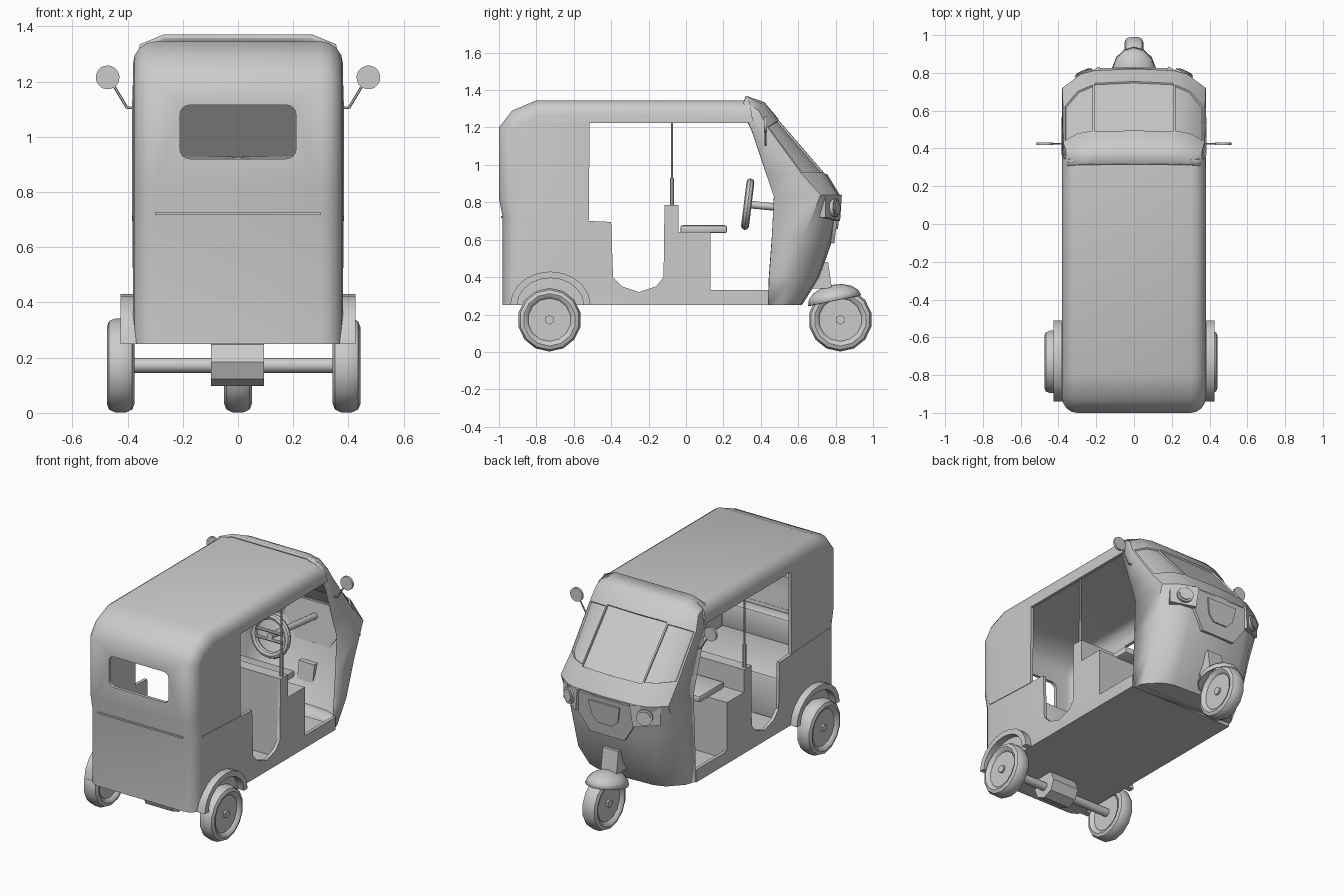
import bpy, bmesh, math
from mathutils import Vector

if "Cube" in bpy.data.objects:
    bpy.data.objects.remove(bpy.data.objects["Cube"])

def make(name, bm):
    me = bpy.data.meshes.new(name)
    bm.to_mesh(me)
    bm.free()
    ob = bpy.data.objects.new(name, me)
    bpy.context.collection.objects.link(ob)
    return ob

def prism(name, pts, axis, a, b, rad=0, keep=None, seg=4):
    """Extrude a 2D outline along x (pts = y,z) or y (pts = x,z); optionally round the long cap edges."""
    bm = bmesh.new()
    P = (lambda p, d: (d, p[0], p[1])) if axis == 'x' else (lambda p, d: (p[0], d, p[1]))
    A = [bm.verts.new(P(p, a)) for p in pts]
    B = [bm.verts.new(P(p, b)) for p in pts]
    bm.faces.new(A)
    bm.faces.new(B[::-1])
    for i in range(len(pts)):
        j = (i + 1) % len(pts)
        bm.faces.new((A[i], B[i], B[j], A[j]))
    bmesh.ops.recalc_face_normals(bm, faces=bm.faces)
    if rad:
        bmesh.ops.bevel(bm, geom=[e for e in bm.edges if keep(*e.verts)], offset=rad,
                        segments=seg, profile=0.5, affect='EDGES')
    return make(name, bm)

def box(name, x0, x1, y0, y1, z0, z1, rad=0):
    return prism(name, [(y0, z0), (y1, z0), (y1, z1), (y0, z1)], 'x', x0, x1,
                 rad, lambda u, v: True, 2)

def rod(name, p, q, r, n=12):
    p, q = Vector(p), Vector(q)
    bpy.ops.mesh.primitive_cylinder_add(vertices=n, radius=r, depth=(q - p).length, location=(p + q) / 2)
    ob = bpy.context.object
    ob.name = name
    ob.rotation_euler = (q - p).to_track_quat('Z', 'Y').to_euler()
    return ob

def cut(ob, cutter):
    m = ob.modifiers.new('cut', 'BOOLEAN')
    m.operation, m.solver, m.object = 'DIFFERENCE', 'EXACT', cutter
    dg = bpy.context.evaluated_depsgraph_get()
    me = bpy.data.meshes.new_from_object(ob.evaluated_get(dg))
    ob.modifiers.clear()
    ob.data = me
    bpy.data.objects.remove(cutter)

def wheel(name, x, y, z):
    prof = [(-.03, 0), (-.03, .115), (-.042, .122), (-.05, .14), (-.042, .16), (-.02, .17),
            (.02, .17), (.042, .16), (.05, .14), (.042, .122), (.03, .115), (.03, 0)]
    bm, n = bmesh.new(), 14
    rings = [[bm.verts.new((x + px, y + r * math.sin(math.tau * k / n), z + r * math.cos(math.tau * k / n)))
              for k in range(n)] for px, r in prof[1:-1]]
    for a, b in zip(rings, rings[1:]):
        for k in range(n):
            bm.faces.new((a[k], a[(k + 1) % n], b[(k + 1) % n], b[k]))
    bm.faces.new(rings[0])
    bm.faces.new(rings[-1])
    bmesh.ops.recalc_face_normals(bm, faces=bm.faces)
    make(name, bm)
    rod(name + '_hub', (x - .042, y, z), (x + .042, y, z), .026, 6)

# main shell: rounded outer hull minus inner hull, door openings and rear window
rounded = lambda u, v: (abs(u.co.x - v.co.x) < 1e-4 and max(u.co.z, v.co.z) > .3
                        and min(u.co.y, v.co.y) < .3)
body = prism('body_shell', [(.44, .25), (-.98, .25), (-.98, .72), (-1, .82), (-1, 1.2), (-.93, 1.29),
             (-.8, 1.345), (.34, 1.345), (.36, 1.22), (.44, .33)], 'x', -.38, .38, .08, rounded)
inner = prism('inner', [(.6, .28), (-.96, .28), (-.96, .72), (-.98, .82), (-.98, 1.19), (-.918, 1.273),
              (-.795, 1.325), (.6, 1.325)], 'x', -.36, .36, .07, rounded)
cut(body, inner)
doors = prism('doors', [(-.515, 1.225), (.6, 1.225), (.6, .33), (.13, .33), (.13, .64), (-.04, .64),
              (-.04, .785), (-.115, .785), (-.12, .4), (-.16, .35), (-.25, .32), (-.34, .35),
              (-.39, .4), (-.4, .695), (-.52, .7)], 'x', -.6, .6)
cut(body, doors)
window = prism('window', [(-.21, .92), (.21, .92), (.21, 1.115), (-.21, 1.115)], 'y', -1.2, -.8, .035,
               lambda u, v: abs(u.co.y - v.co.y) > .1)
cut(body, window)

# canopy hem
box('canopy_hem_back', -.3, .3, -.988, -.96, .716, .726)
for s in (-1, 1):
    prism('canopy_hem_side', [(-.9, .712), (-.52, .695), (-.52, .704), (-.9, .722)], 'x', s * .365, s * .384)

# front cab: half cross-sections from roof lip to floor, mirrored in x
rows = [
    [(0, .32, 1.37), (.21, .32, 1.37), (.27, .32, 1.37), (.355, .31, 1.335), (.38, .335, 1.22)],
    [(0, .42, 1.335), (.21, .42, 1.335), (.29, .41, 1.325), (.36, .39, 1.29), (.381, .35, 1.19)],
    [(0, .495, 1.245), (.21, .49, 1.245), (.3, .47, 1.24), (.374, .43, 1.21), (.383, .37, 1.13)],
    [(0, .755, .95), (.21, .745, .95), (.3, .71, .95), (.376, .62, .95), (.383, .43, .95)],
    [(0, .822, .84), (.21, .812, .84), (.28, .795, .84), (.38, .72, .84), (.384, .47, .83)],
    [(0, .79, .62), (.21, .775, .62), (.28, .745, .62), (.376, .63, .62), (.382, .46, .62)],
    [(0, .715, .4), (.21, .705, .4), (.28, .685, .4), (.365, .57, .4), (.38, .445, .4)],
    [(0, .62, .25), (.2, .61, .25), (.27, .585, .25), (.35, .5, .25), (.37, .44, .25)]]
bm = bmesh.new()
grid = [[bm.verts.new((-x, y, z)) for x, y, z in r[:0:-1]] + [bm.verts.new(p) for p in r] for r in rows]
F = {(r, c): bm.faces.new((grid[r][c], grid[r][c + 1], grid[r + 1][c + 1], grid[r + 1][c]))
     for r in range(7) for c in range(8)}
bm.faces.new(grid[-1])
for cols in ((3, 4), (1, 2), (5, 6)):      # sunken window panes
    fs = [F[2, c] for c in cols]
    bmesh.ops.inset_region(bm, faces=fs, thickness=.014, use_boundary=True)
    bmesh.ops.inset_region(bm, faces=fs, thickness=.002, depth=-.01, use_boundary=True)
bm.normal_update()
cab = make('front_cab', bm)
m = cab.modifiers.new('wall', 'SOLIDIFY')
m.thickness = .018

# nose mask and grille plate
mask = prism('nose_mask', [(-.2, .06), (.2, .06), (.2, -.07), (.12, -.19), (-.12, -.19), (-.2, -.07)],
             'y', -.03, .012)
mask.location, mask.rotation_euler = (0, .805, .77), (-.13, 0, 0)
plate = prism('grille_plate', [(-.11, .04), (.11, .04), (.09, -.06), (.05, -.1), (-.05, -.1), (-.09, -.06)],
              'y', -.02, .022)
plate.location, plate.rotation_euler = (0, .803, .76), (-.13, 0, 0)

# driver seat block, cushions, rear bench
box('seat_partition', -.375, .375, -.115, -.04, .26, .785)
box('driver_seat_base', -.375, .375, -.05, .13, .26, .64)
box('driver_cushion', -.25, .25, -.03, .22, .635, .678, .012)
box('rear_seat', -.355, .355, -.95, -.45, .29, .56, .015)
box('rear_seat_back', -.355, .355, -.95, -.86, .55, .715, .015)

for s in (-1, 1):
    # grab poles
    rod('grab_pole', (s * .36, -.075, .78), (s * .36, -.075, 1.24), .006, 8)
    rod('grab_pole_sleeve', (s * .36, -.075, .78), (s * .36, -.075, .93), .011, 8)
    # headlights
    d = Vector((s * .4, .9, .05)).normalized()
    c = Vector((s * .26, .785, .77))
    rod('headlight', c - d * .05, c + d * .022, .05, 14)
    rod('headlight_lens', c, c + d * .028, .038, 14)
    # cheek panel around the headlight
    ck = prism('headlight_cheek', [(-.09, .07), (.09, .07), (.09, -.05), (-.07, -.07)][::1] if s > 0 else
               [(.09, .07), (-.09, .07), (-.09, -.05), (.07, -.07)], 'y', -.04, .006)
    ck.location, ck.rotation_euler = c, (0, 0, -s * .5)
    # mirrors
    rod('mirror', (s * .472, .417, 1.215), (s * .472, .432, 1.215), .043, 20)
    rod('mirror_arm', (s * .402, .425, 1.105), (s * .45, .425, 1.185), .005, 6)
    rod('mirror_bracket', (s * .365, .425, 1.105), (s * .404, .425, 1.105), .005, 6)
    # rear mudguards
    arc = [math.pi * k / 10 for k in range(11)]
    pts = [(-.725 + .215 * math.cos(a), .25 + .18 * math.sin(a)) for a in arc]
    pts += [(-.725 + .178 * math.cos(a), .25 + .145 * math.sin(a)) for a in arc[::-1]]
    prism('rear_mudguard', pts, 'x', s * .36, s * .425)

# steering
bpy.ops.mesh.primitive_torus_add(major_segments=20, minor_segments=8, major_radius=.118, minor_radius=.021,
                                 location=(0, .33, .79), rotation=(math.radians(-97), 0, 0))
bpy.context.object.name = 'steering_wheel'
for z in (-.025, .025):
    rod('steering_spoke', (-.115, .33 + z * .12, .79 + z), (.115, .33 + z * .12, .79 + z), .01, 8)
rod('steering_column', (0, .32, .79), (0, .78, .745), .02, 10)

# wheels, axle, gearbox
wheel('rear_wheel_left', -.425, -.73, .172)
wheel('rear_wheel_right', .393, -.73, .172)
wheel('front_wheel', 0, .825, .172)
rod('rear_axle', (-.41, -.73, .172), (.38, -.73, .172), .027, 12)
gear = rod('gearbox', (-.097, -.73, .185), (.095, -.73, .185), .088, 8)

# front mudguard (half dome) and fork stem
bm = bmesh.new()
bmesh.ops.create_uvsphere(bm, u_segments=14, v_segments=8, radius=1)
bmesh.ops.delete(bm, geom=[v for v in bm.verts if v.co.z < -.01], context='VERTS')
bmesh.ops.scale(bm, vec=(.12, .145, .085), verts=bm.verts)
guard = make('front_mudguard', bm)
guard.location, guard.rotation_euler = (0, .795, .275), (.2, 0, 0)
m = guard.modifiers.new('wall', 'SOLIDIFY')
m.thickness = .008
prism('fork_stem', [(.67, .34), (.78, .34), (.76, .48), (.69, .48)], 'x', -.055, .055)

# shading
for ob in list(bpy.context.scene.objects):
    bpy.ops.object.select_all(action='DESELECT')
    ob.select_set(True)
    bpy.context.view_layer.objects.active = ob
    bpy.ops.object.shade_smooth_by_angle(angle=math.radians(38))
